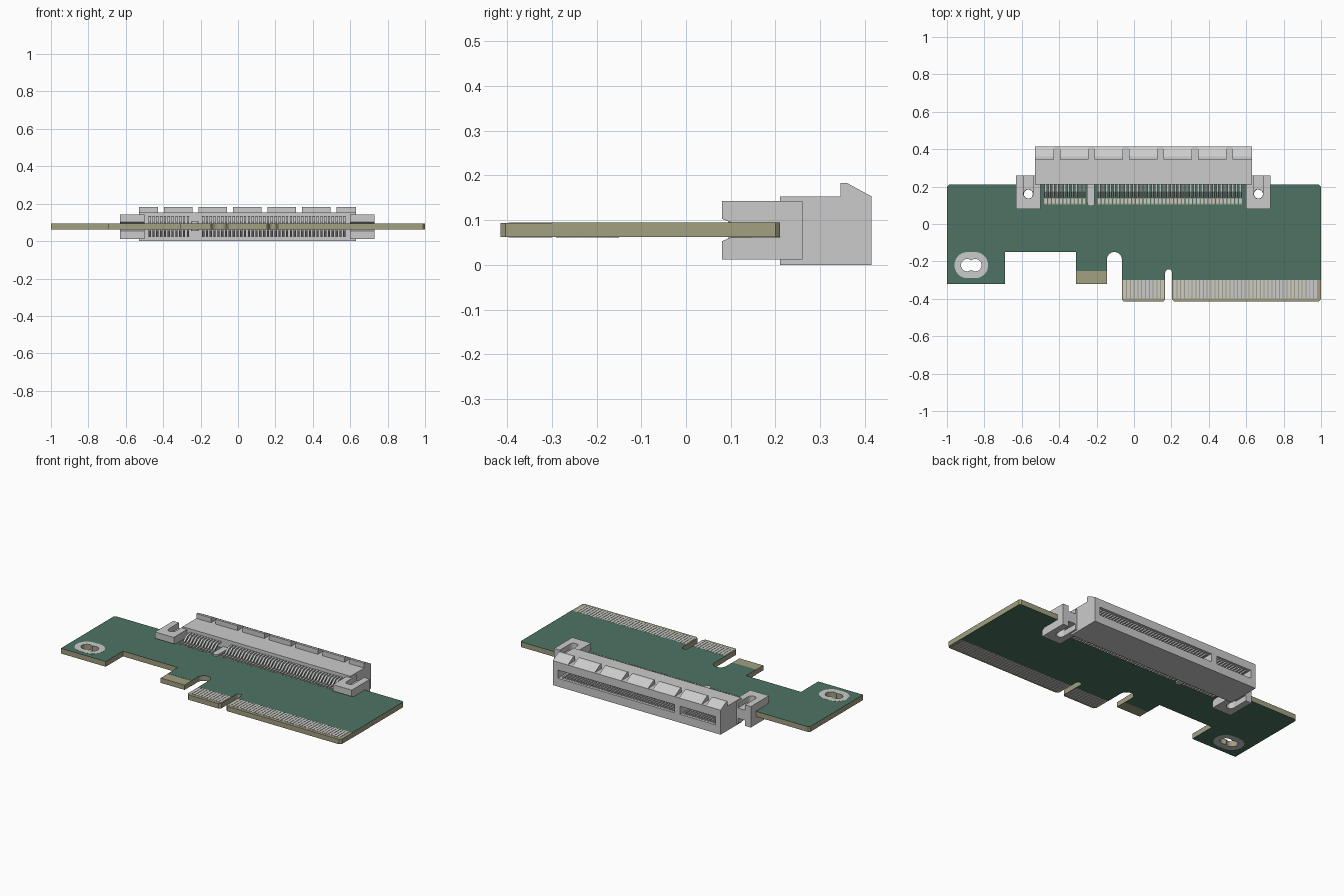
import bpy, bmesh
from math import sin, cos, radians
from mathutils import Matrix

if "Cube" in bpy.data.objects:
    bpy.data.objects.remove(bpy.data.objects["Cube"])

def material(name, rgb):
    m = bpy.data.materials.new(name)
    m.diffuse_color = (*rgb, 1)
    m.use_nodes = True
    m.node_tree.nodes["Principled BSDF"].inputs["Base Color"].default_value = m.diffuse_color
    return m

GREEN = material("solder_mask_green", (0.075, 0.175, 0.125))
BEIGE = material("bare_laminate", (0.36, 0.35, 0.22))
Z0, Z1 = 0.063, 0.0935          # board faces
CX = 0.05                       # connector centre
EARS = (CX - 0.615, CX + 0.615)

def arc(cx, cy, r, a0, a1, n=14):
    return [(cx + r * cos(radians(a0 + (a1 - a0) * i / n)),
             cy + r * sin(radians(a0 + (a1 - a0) * i / n))) for i in range(n + 1)]

def finish(name, bm, mat=None):
    bmesh.ops.recalc_face_normals(bm, faces=bm.faces)
    me = bpy.data.meshes.new(name)
    bm.to_mesh(me)
    bm.free()
    ob = bpy.data.objects.new(name, me)
    bpy.context.collection.objects.link(ob)
    if mat:
        me.materials.append(mat)
    return ob

def add_box(bm, x0, x1, y0, y1, z0, z1):
    m = Matrix.Translation(((x0 + x1) / 2, (y0 + y1) / 2, (z0 + z1) / 2)) @ \
        Matrix.Diagonal((x1 - x0, y1 - y0, z1 - z0, 1))
    bmesh.ops.create_cube(bm, size=1, matrix=m)

def add_profile(bm, yz, x0, x1):
    """Extrude a closed (y, z) profile along x."""
    f = bm.faces.new([bm.verts.new((x0, y, z)) for y, z in yz])
    ext = bmesh.ops.extrude_face_region(bm, geom=[f])
    verts = [v for v in ext["geom"] if isinstance(v, bmesh.types.BMVert)]
    bmesh.ops.translate(bm, verts=verts, vec=(x1 - x0, 0, 0))

def plate(name, loops, z0, z1, mat=None):
    """Flat plate with holes, from 2D outlines."""
    cu = bpy.data.curves.new(name, 'CURVE')
    cu.dimensions, cu.fill_mode = '2D', 'BOTH'
    cu.extrude = (z1 - z0) / 2
    for pts in loops:
        s = cu.splines.new('POLY')
        s.points.add(len(pts) - 1)
        for p, (x, y) in zip(s.points, pts):
            p.co = (x, y, 0, 1)
        s.use_cyclic_u = True
    tmp = bpy.data.objects.new(name + "_curve", cu)
    bpy.context.collection.objects.link(tmp)
    bpy.context.view_layer.update()
    me = bpy.data.meshes.new_from_object(tmp.evaluated_get(bpy.context.evaluated_depsgraph_get()))
    bpy.data.objects.remove(tmp)
    bm = bmesh.new()
    bm.from_mesh(me)
    bmesh.ops.remove_doubles(bm, verts=bm.verts, dist=1e-5)
    bmesh.ops.translate(bm, verts=bm.verts, vec=(0, 0, (z0 + z1) / 2))
    for f in bm.faces:
        f.smooth = False
        f.material_index = 0
    return finish(name, bm, mat)

def cut(ob, cutters):
    for c in cutters:
        m = ob.modifiers.new("cut", 'BOOLEAN')
        m.operation, m.object, m.solver = 'DIFFERENCE', c, 'EXACT'
    bpy.context.view_layer.update()
    ob.data = bpy.data.meshes.new_from_object(ob.evaluated_get(bpy.context.evaluated_depsgraph_get()))
    ob.modifiers.clear()
    for c in cutters:
        bpy.data.objects.remove(c)

def box_obj(name, *dims):
    bm = bmesh.new()
    add_box(bm, *dims)
    return finish(name, bm)

# Circuit board: laminate core plus mask on both faces
def outline(fy, ty, c=0.012):
    return ([(-1, 0.2), (-0.99, 0.21), (0.99, 0.21), (1, 0.2), (1, fy + c), (1 - c, fy), (0.203 + c, fy), (0.203, fy + c)]
            + arc(0.185, -0.26, 0.018, 0, 180)
            + [(0.167, fy + c), (0.167 - c, fy), (-0.065 + c, fy), (-0.065, fy + c)]
            + arc(-0.105, -0.19, 0.04, 0, 180)
            + [(-0.145, ty), (-0.31, ty), (-0.31, -0.15), (-0.69, -0.15), (-0.69, -0.32), (-1, -0.32)])

def twin_hole(r):
    return arc(-0.848, -0.22, r, -131.8, 131.8, 20) + arc(-0.892, -0.22, r, 48.2, 311.8, 20)

holes = [twin_hole(0.033)] + [arc(x, 0.16, 0.024, 0, 345, 23) for x in EARS]
plate("board_core", [outline(-0.415, -0.32)] + holes, Z0, Z1, BEIGE)
ring = arc(-0.85, -0.22, 0.07, -90, 90, 18) + arc(-0.89, -0.22, 0.07, 90, 270, 18)
for side, za, zb in (("top", Z1, Z1 + 0.001), ("bottom", Z0 - 0.001, Z0)):
    plate("mask_" + side, [outline(-0.30, -0.25, 0.0001)] + holes, za, zb, GREEN)
    plate("mount_pad_" + side, [ring, twin_hole(0.033)], za - 0.0005, zb + 0.0007)

# Edge contact fingers, both faces
bm = bmesh.new()
for start, count in ((-0.05, 11), (0.219, 38)):
    for i in range(count):
        x = start + 0.0203 * i
        for za, zb in ((Z1, Z1 + 0.0015), (Z0 - 0.0015, Z0)):
            add_box(bm, x - 0.0075, x + 0.0075, -0.397, -0.30, za, zb)
finish("edge_fingers", bm)

# Connector housing with two mating slots
housing = box_obj("connector_housing", CX - 0.58, CX + 0.58, 0.21, 0.415, 0, 0.153)
cut(housing, [box_obj("slot_cutter", a, b, 0.25, 0.45, 0.052, 0.103)
              for a, b in ((-0.495, -0.25), (-0.21, 0.595))])

# Row of wedge ridges along the housing top
bm = bmesh.new()
gaps = [-0.412 + 0.1845 * i for i in range(6)]
starts = [CX - 0.58] + [g + 0.016 for g in gaps]
ends = [g - 0.016 for g in gaps] + [CX + 0.58]
for a, b in zip(starts, ends):
    add_profile(bm, [(0.345, 0.153), (0.345, 0.183), (0.36, 0.183), (0.415, 0.153)], a, b)
finish("housing_ridges", bm)

# Mounting ears that clasp the board
ear = [(0.08, 0.143), (0.26, 0.143), (0.26, 0.012), (0.08, 0.012), (0.08, 0.053), (0.1, 0.0615),
       (0.21, 0.0615), (0.21, 0.095), (0.1, 0.095), (0.08, 0.103)]
for side, x in zip(("left", "right"), EARS):
    bm = bmesh.new()
    add_profile(bm, ear, x - 0.065, x + 0.065)
    ob = finish("ear_" + side, bm)
    bm = bmesh.new()
    bmesh.ops.create_cone(bm, cap_ends=True, segments=24, radius1=0.025, radius2=0.025, depth=0.4,
                          matrix=Matrix.Translation((x, 0.16, 0.08)))
    cut(ob, [finish("hole_cutter", bm),
             box_obj("groove_cutter", x - 0.0245, x + 0.0245, 0.161, 0.3, 0.11, 0.2),
             box_obj("groove_cutter", x - 0.0245, x + 0.0245, 0.161, 0.3, -0.05, 0.046)])

# Bent solder pins and slot contacts, mirrored about the board mid-plane
pin = [(0.215, 0.133), (0.175, 0.130), (0.14, 0.102), (0.11, 0.102), (0.11, 0.0945),
       (0.145, 0.0945), (0.18, 0.122), (0.215, 0.125)]
pins, contacts, pads = bmesh.new(), bmesh.new(), bmesh.new()
mid = Z0 + Z1
for i in range(52):
    x = -0.472 + 0.0204 * i
    if abs(x + 0.23) < 0.028:
        continue
    add_profile(pins, pin, x - 0.006, x + 0.006)
    add_profile(pins, [(y, mid - z) for y, z in pin], x - 0.006, x + 0.006)
    add_box(contacts, x - 0.005, x + 0.005, 0.25, 0.40, 0.093, 0.104)
    add_box(contacts, x - 0.005, x + 0.005, 0.25, 0.40, 0.051, 0.062)
    for za, zb in ((Z1, Z1 + 0.0015), (Z0 - 0.0015, Z0)):
        add_box(pads, x - 0.008, x + 0.008, 0.104, 0.145, za, zb)
finish("solder_pins", pins)
finish("slot_contacts", contacts)
finish("pin_pads", pads, BEIGE)

# Key rib gripping the board between the pin groups
plate("key_rib", [[(-0.21, 0.215), (-0.25, 0.215)] + arc(-0.23, 0.115, 0.02, 180, 360)], 0.054, 0.104)
